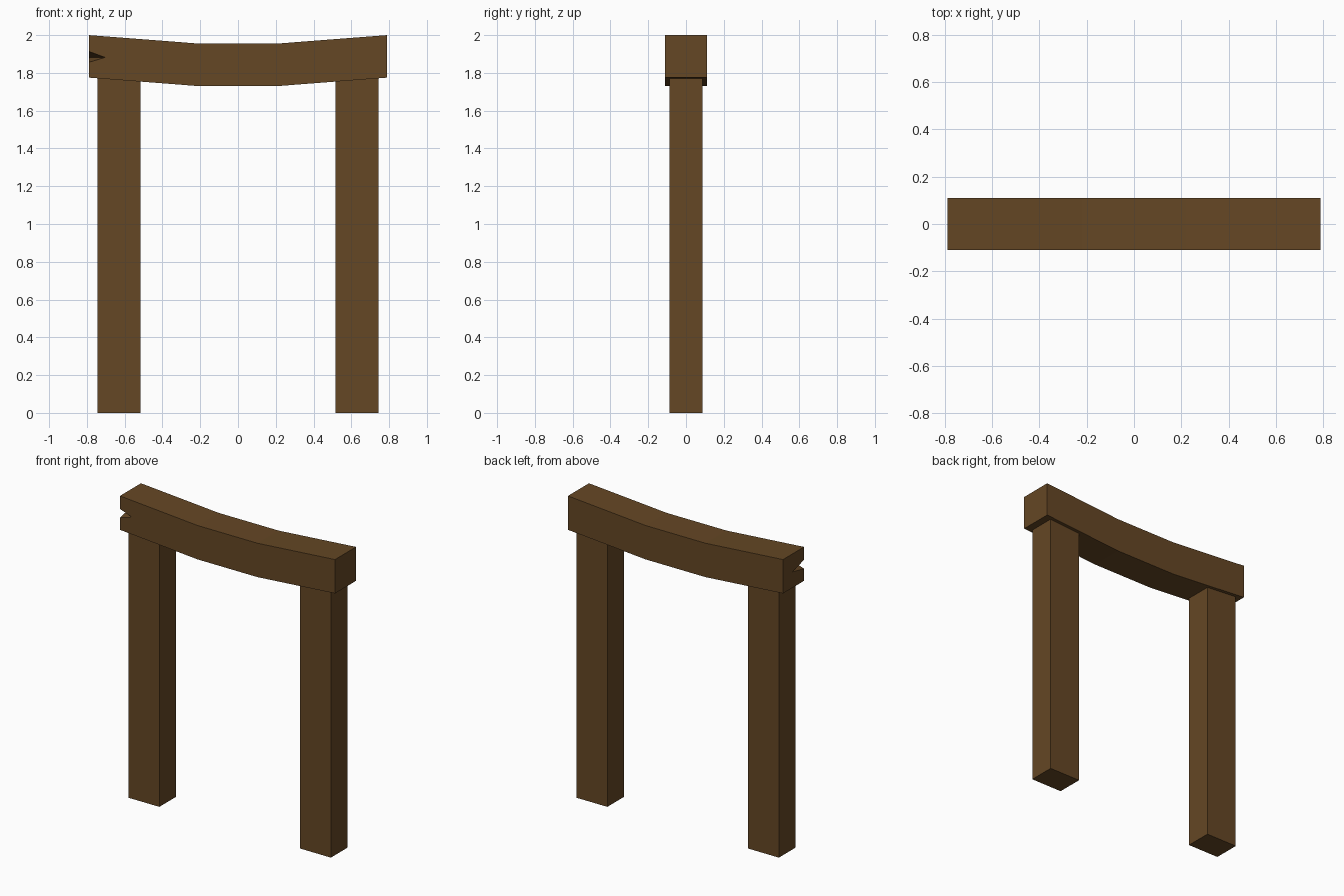
import bpy
import bmesh
from mathutils import Vector

if "Cube" in bpy.data.objects:
    bpy.data.objects.remove(bpy.data.objects["Cube"])

wood = bpy.data.materials.new("dark brown wood")
wood.diffuse_color = (0.13, 0.063, 0.018, 1.0)
wood.use_nodes = True
wood.node_tree.nodes["Principled BSDF"].inputs["Base Color"].default_value = wood.diffuse_color


def finish(name, bm):
    """Turn a bmesh into a named wooden object."""
    bmesh.ops.recalc_face_normals(bm, faces=bm.faces[:])
    mesh = bpy.data.meshes.new(name)
    bm.to_mesh(mesh)
    bm.free()
    mesh.materials.append(wood)
    obj = bpy.data.objects.new(name, mesh)
    bpy.context.collection.objects.link(obj)
    return obj


# Upright posts
for side, sx in (("left", -1), ("right", 1)):
    bm = bmesh.new()
    bmesh.ops.create_cube(bm, size=1)
    for v in bm.verts:
        v.co = (v.co.x * 0.228 + sx * 0.63, v.co.y * 0.176, (v.co.z + 0.5) * 1.775)
    finish(side + "_post", bm)

# Sagging crossbeam: four square sections joined along x
bm = bmesh.new()
half, height = 0.11, 0.225
rings = []
for x, z in ((-0.79, 2.0), (-0.22, 1.956), (0.22, 1.956), (0.79, 2.0)):
    corners = ((-half, z - height), (half, z - height), (half, z), (-half, z))
    rings.append([bm.verts.new((x, y, h)) for y, h in corners])
for a, b in zip(rings, rings[1:]):
    for i in range(4):
        j = (i + 1) % 4
        bm.faces.new((a[i], a[j], b[j], b[i]))
bm.faces.new(rings[0])
bm.faces.new(rings[-1])
beam = finish("crossbeam", bm)

# Wedge-shaped chip cut out of the front left corner of the beam
upper = Vector((-0.79, -half, 1.914))
lower = Vector((-0.79, -half, 1.856))
front_tip = Vector((-0.703, -half, 1.882))
end_tip = Vector((-0.79, 0.012, 1.88))
middle = (front_tip + end_tip) / 2
bm = bmesh.new()
for p in (upper * 2 - middle, lower * 2 - middle, front_tip, end_tip):
    bm.verts.new(p)
bmesh.ops.convex_hull(bm, input=bm.verts[:])
cutter = finish("chip_cutter", bm)
cutter.hide_render = True
cutter.display_type = 'WIRE'
chip = beam.modifiers.new("chip", 'BOOLEAN')
chip.operation = 'DIFFERENCE'
chip.solver = 'EXACT'
chip.object = cutter
